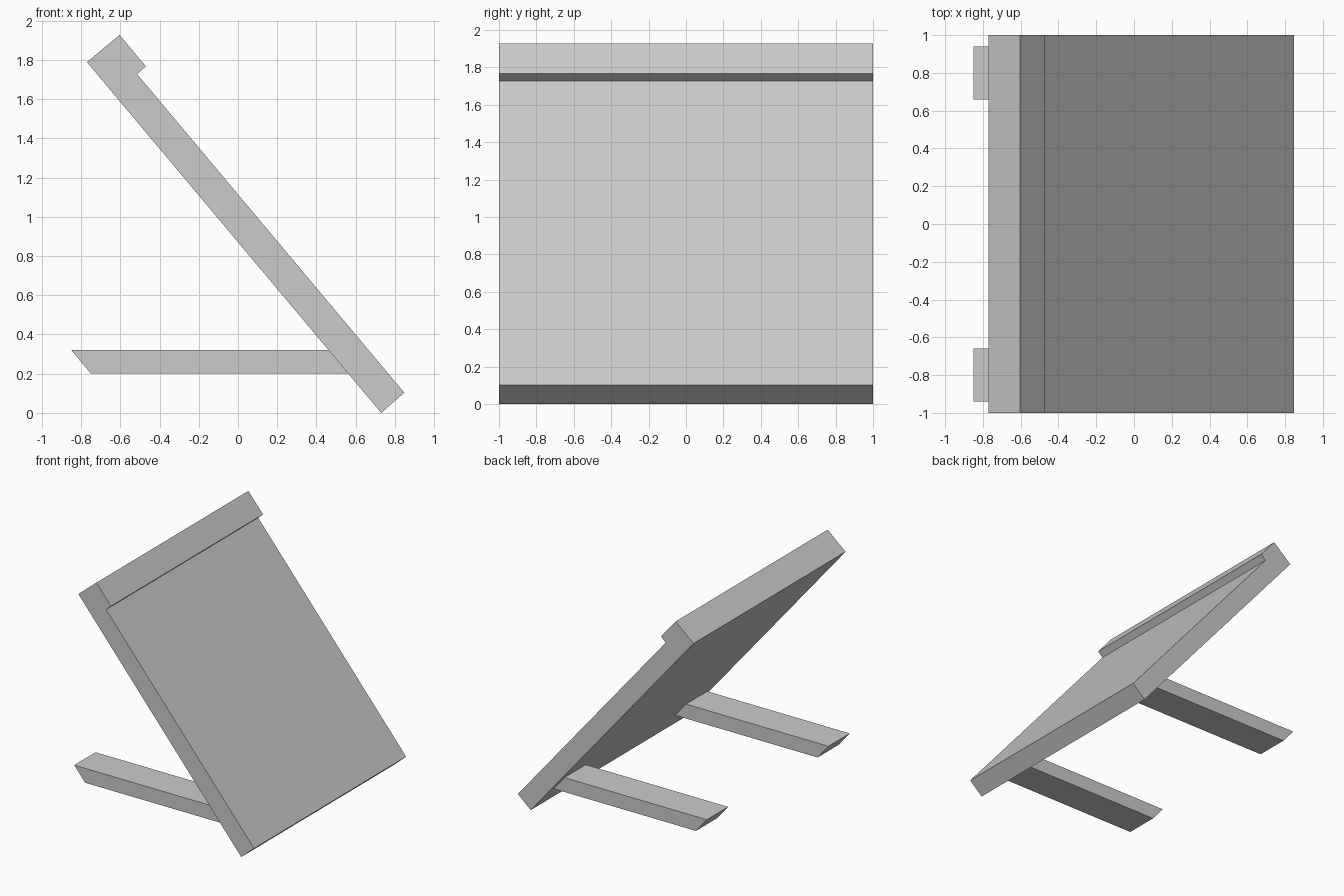
import bpy, bmesh

if "Cube" in bpy.data.objects:
    bpy.data.objects.remove(bpy.data.objects["Cube"])


def extrude_profile(name, profile, y0, y1):
    """Extrude an x-z outline along y into a closed solid."""
    bm = bmesh.new()
    face = bm.faces.new([bm.verts.new((x, y0, z)) for x, z in profile])
    result = bmesh.ops.extrude_face_region(bm, geom=[face])
    verts = [v for v in result["geom"] if isinstance(v, bmesh.types.BMVert)]
    bmesh.ops.translate(bm, verts=verts, vec=(0, y1 - y0, 0))
    bmesh.ops.recalc_face_normals(bm, faces=bm.faces[:])
    mesh = bpy.data.meshes.new(name)
    bm.to_mesh(mesh)
    bm.free()
    obj = bpy.data.objects.new(name, mesh)
    bpy.context.collection.objects.link(obj)
    return obj


# Sloped panel with a raised lip along its top edge
extrude_profile("sloped_panel", [
    (0.73, 0.0), (0.848, 0.103), (-0.514, 1.727),
    (-0.47, 1.767), (-0.604, 1.927), (-0.77, 1.788)], -1.0, 1.0)

# Two horizontal support arms, cut parallel to the panel
arm = [(-0.85, 0.32), (0.462, 0.32), (0.562, 0.2), (-0.75, 0.2)]
for side, y0 in (("front", -0.94), ("back", 0.66)):
    extrude_profile(side + "_support_arm", arm, y0, y0 + 0.28)
